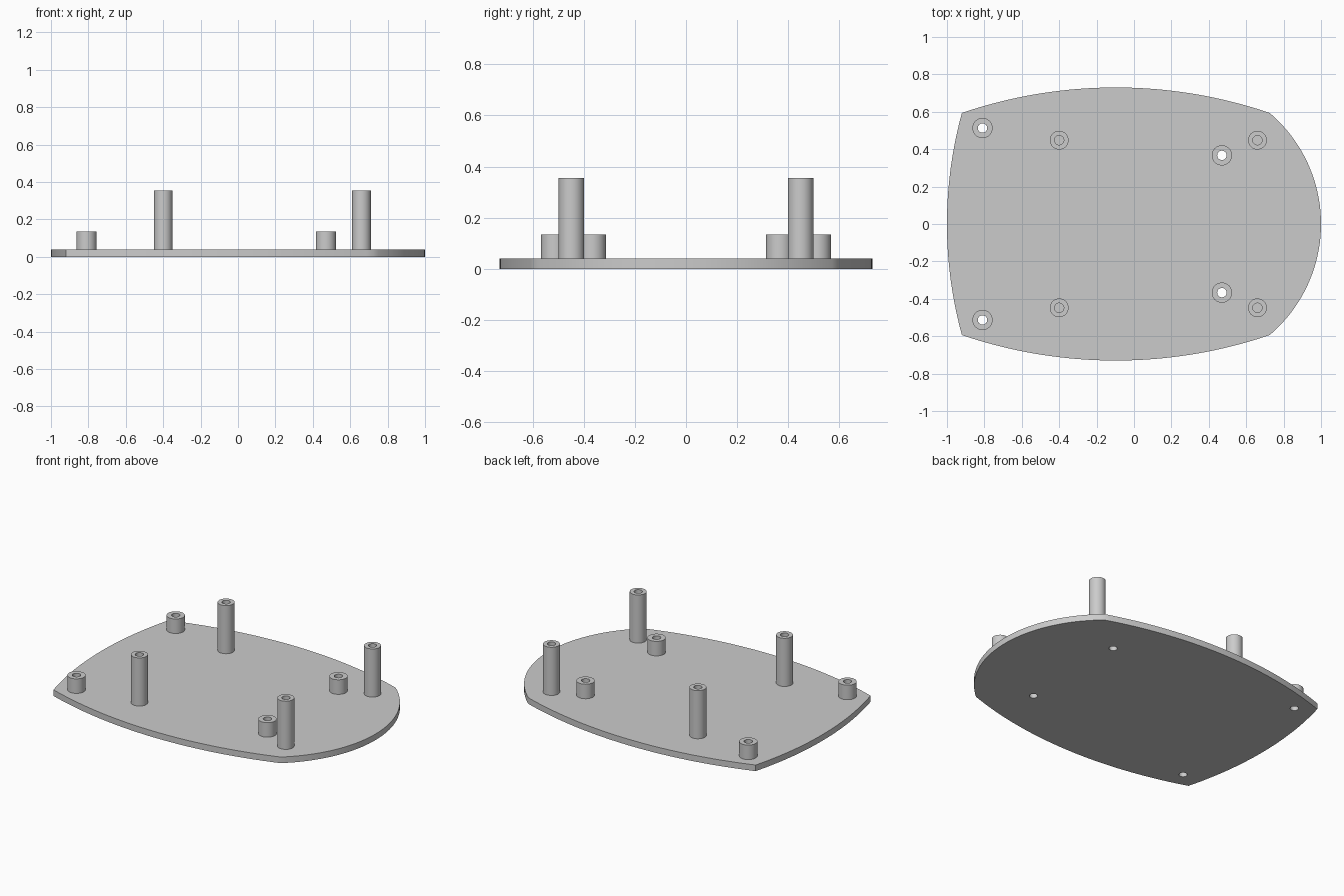
import bpy
import bmesh
from math import asin, cos, sin, hypot, pi, radians
from mathutils import Vector

cube = bpy.data.objects.get("Cube")
if cube:
    bpy.data.objects.remove(cube)

PLATE_TOP = 0.04
HOLE_RADIUS = 0.025

grey = bpy.data.materials.new("light grey plastic")
grey.use_nodes = True
grey.diffuse_color = (0.6, 0.6, 0.6, 1)
grey.node_tree.nodes["Principled BSDF"].inputs["Base Color"].default_value = grey.diffuse_color


def circle(x, y, radius, steps=40):
    return [(x + radius * cos(2 * pi * i / steps),
             y + radius * sin(2 * pi * i / steps)) for i in range(steps)]


def arc(start, end, sagitta, steps):
    """Points from start up to, but not including, end, bulging to the right."""
    a, b = Vector(start), Vector(end)
    half = (b - a).length / 2
    along = (b - a).normalized()
    out = Vector((along.y, -along.x))
    radius = (half ** 2 + sagitta ** 2) / (2 * sagitta)
    centre = (a + b) / 2 - out * (radius - sagitta)
    sweep = asin(half / radius)
    angles = [sweep * (2 * i / steps - 1) for i in range(steps)]
    return [centre + radius * (out * cos(t) + along * sin(t)) for t in angles]


def extrude_loops(name, loops, bottom, top):
    """Solid from an outer loop with hole loops inside it."""
    curve = bpy.data.curves.new(name + " outline", "CURVE")
    curve.dimensions = "2D"
    curve.fill_mode = "BOTH"
    curve.extrude = (top - bottom) / 2
    for loop in loops:
        spline = curve.splines.new("POLY")
        spline.points.add(len(loop) - 1)
        for point, (x, y) in zip(spline.points, loop):
            point.co = (x, y, 0, 1)
        spline.use_cyclic_u = True
    source = bpy.data.objects.new(name + " outline", curve)
    bpy.context.collection.objects.link(source)
    mesh = bpy.data.meshes.new_from_object(
        source.evaluated_get(bpy.context.evaluated_depsgraph_get()))
    bpy.data.objects.remove(source)
    bpy.data.curves.remove(curve)

    # Weld the caps to the walls and lift to height
    bm = bmesh.new()
    bm.from_mesh(mesh)
    bmesh.ops.remove_doubles(bm, verts=bm.verts, dist=0.0001)
    bmesh.ops.recalc_face_normals(bm, faces=bm.faces)
    bmesh.ops.translate(bm, verts=bm.verts, vec=(0, 0, (top + bottom) / 2))
    bm.to_mesh(mesh)
    bm.free()

    mesh.name = name
    mesh.materials.clear()
    mesh.materials.append(grey)
    obj = bpy.data.objects.new(name, mesh)
    bpy.context.collection.objects.link(obj)
    bpy.ops.object.select_all(action="DESELECT")
    obj.select_set(True)
    bpy.context.view_layer.objects.active = obj
    bpy.ops.object.shade_smooth_by_angle(angle=radians(30))
    return obj


short_posts = {"rear": (-0.81, 0.513), "front": (0.47, 0.367)}
tall_posts = {"rear": (-0.4, 0.448), "front": (0.66, 0.448)}
sides = {"upper": 1, "lower": -1}

# Plate: four bowed edges, with through holes under the short posts
corners = [(-0.92, -0.594), (0.725, -0.594), (0.725, 0.594), (-0.92, 0.594)]
bulges = [0.136, 0.275, 0.136, 0.08]
outline = []
for i, bulge in enumerate(bulges):
    outline += arc(corners[i], corners[(i + 1) % 4], bulge, 40)
holes = [circle(x, y * s, HOLE_RADIUS)
         for x, y in short_posts.values() for s in sides.values()]
extrude_loops("base_plate", [outline] + holes, 0, PLATE_TOP)

# Hollow posts, mirrored across the long axis
for kind, posts, radius, top in (("short", short_posts, 0.054, 0.135),
                                 ("tall", tall_posts, 0.05, 0.355)):
    for place, (x, y) in posts.items():
        for side, s in sides.items():
            loops = [circle(x, y * s, radius), circle(x, y * s, HOLE_RADIUS)]
            extrude_loops(f"{kind}_post_{place}_{side}", loops, PLATE_TOP, top)
